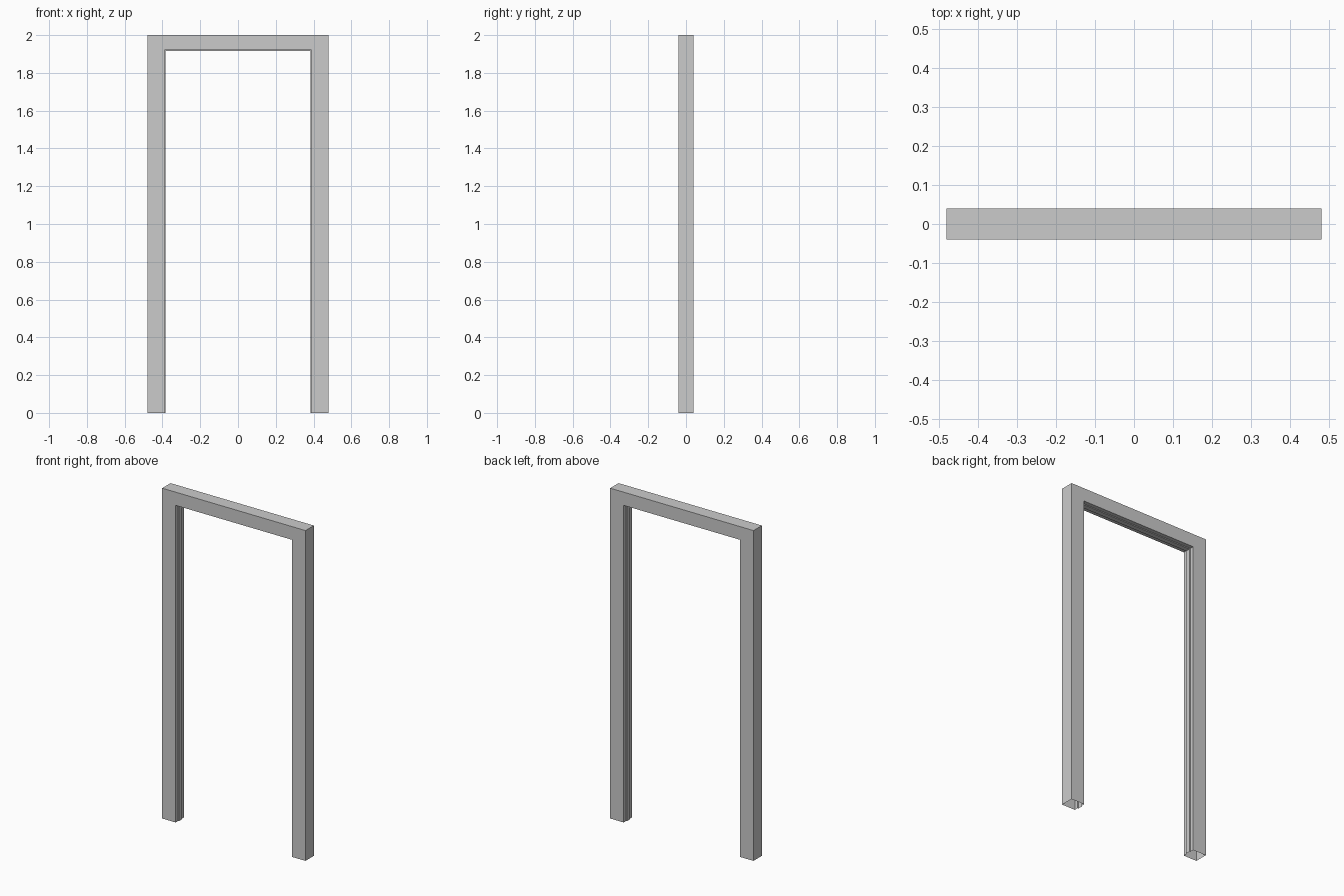
import bpy
import bmesh

cube = bpy.data.objects.get("Cube")
if cube:
    bpy.data.objects.remove(cube, do_unlink=True)

# Grey paint
grey = bpy.data.materials.new("grey_paint")
grey.use_nodes = True
colour = (0.6, 0.6, 0.6, 1)
grey.diffuse_color = colour
grey.node_tree.nodes["Principled BSDF"].inputs["Base Color"].default_value = colour

# Frame outline: half width, top height, depth; and the stop on its inner side
OUTER, INNER = (0.48, 2.0), (0.39, 1.92)
STOP = (0.385, 1.915)
DEPTH, STOP_DEPTH = 0.04, 0.015

# Cross-section as (half width, height) rings at each depth
section = [
    (OUTER, -DEPTH), (INNER, -DEPTH),
    (INNER, -STOP_DEPTH), (STOP, -STOP_DEPTH),
    (STOP, STOP_DEPTH), (INNER, STOP_DEPTH),
    (INNER, DEPTH), (OUTER, DEPTH),
]

# Sweep the section up one jamb, across the head and down the other jamb
bm = bmesh.new()
rows = []
for (w, h), y in section:
    path = [(-w, y, 0), (-w, y, h), (w, y, h), (w, y, 0)]
    rows.append([bm.verts.new(p) for p in path])
for a, b in zip(rows, rows[1:] + rows[:1]):
    for i in range(3):
        bm.faces.new((a[i], a[i + 1], b[i + 1], b[i]))

# Merge the mitre joints so each front and back is one flat face
bmesh.ops.recalc_face_normals(bm, faces=bm.faces)
bmesh.ops.dissolve_limit(bm, angle_limit=0.01, verts=bm.verts, edges=bm.edges)

mesh = bpy.data.meshes.new("door_frame")
bm.to_mesh(mesh)
bm.free()
mesh.materials.append(grey)
bpy.context.collection.objects.link(bpy.data.objects.new("door_frame", mesh))
